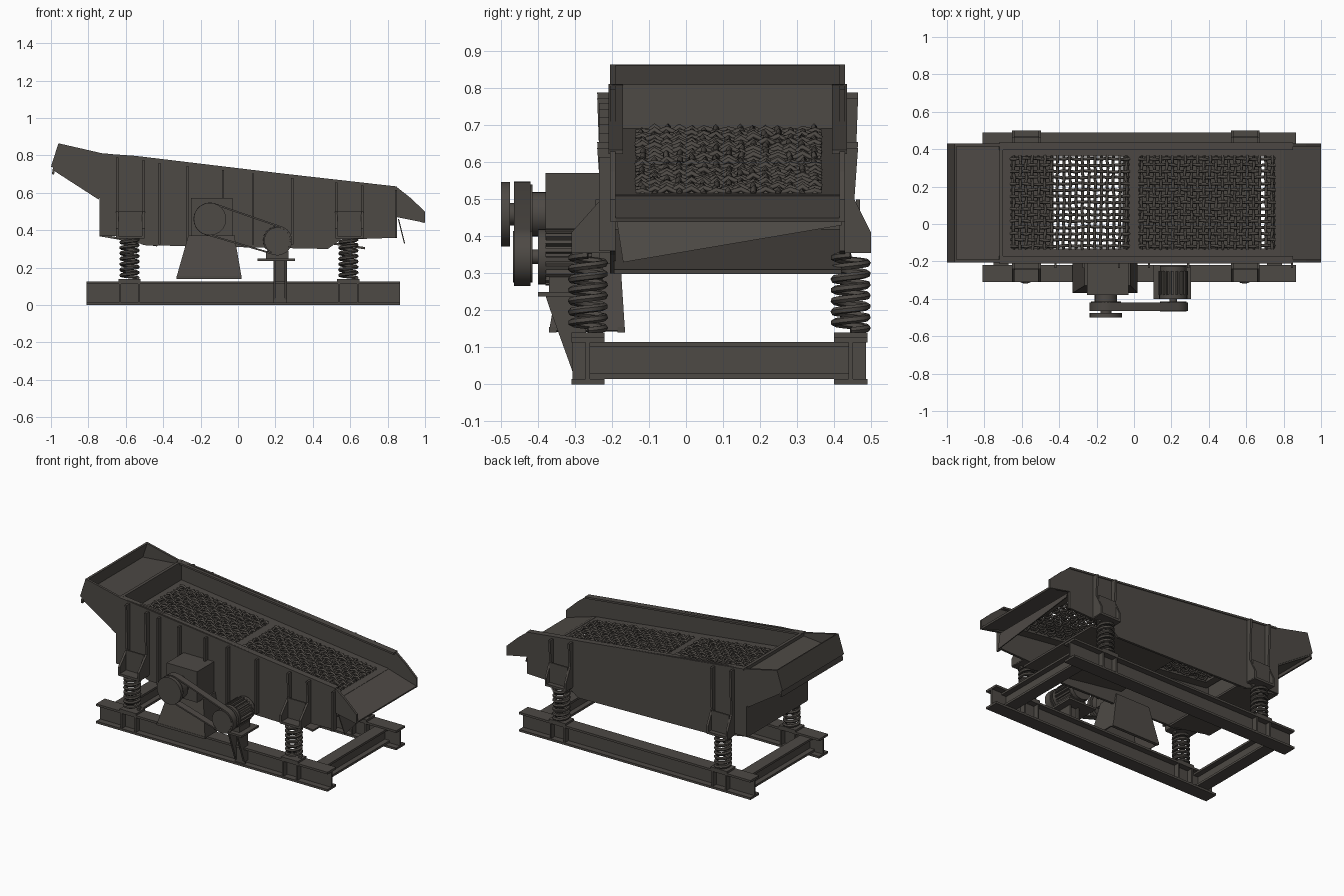
import bpy, bmesh, math, random
from mathutils import Vector

if "Cube" in bpy.data.objects:
    bpy.data.objects.remove(bpy.data.objects["Cube"])

random.seed(4)
steel = bpy.data.materials.new("dark_steel")
steel.diffuse_color = (0.075, 0.067, 0.059, 1)
steel.use_nodes = True
steel.node_tree.nodes["Principled BSDF"].inputs["Base Color"].default_value = steel.diffuse_color


def finish(name, mesh, smooth=False):
    ob = bpy.data.objects.new(name, mesh)
    bpy.context.collection.objects.link(ob)
    mesh.materials.clear()
    mesh.materials.append(steel)
    if smooth:
        bpy.context.view_layer.objects.active = ob
        ob.select_set(True)
        bpy.ops.object.shade_smooth_by_angle(angle=math.radians(35))
        ob.select_set(False)
    return ob


def prism(name, pts, a, b, axis='Y', smooth=False):
    """Extrude a profile: axis Y takes (x, z) points, axis X takes (y, z) points."""
    bm = bmesh.new()
    place = (lambda p, t: (p[0], t, p[1])) if axis == 'Y' else (lambda p, t: (t, p[0], p[1]))
    lo = [bm.verts.new(place(p, a)) for p in pts]
    hi = [bm.verts.new(place(p, b)) for p in pts]
    bm.faces.new(lo)
    bm.faces.new(hi[::-1])
    for i in range(len(pts)):
        j = (i + 1) % len(pts)
        bm.faces.new((lo[i], hi[i], hi[j], lo[j]))
    bmesh.ops.recalc_face_normals(bm, faces=bm.faces)
    me = bpy.data.meshes.new(name)
    bm.to_mesh(me)
    bm.free()
    return finish(name, me, smooth)


def box(name, x0, x1, y0, y1, z0, z1):
    return prism(name, [(x0, z0), (x1, z0), (x1, z1), (x0, z1)], y0, y1)


def slab(name, p, q, y0, y1, t=0.012):
    """Sloping plate from p to q in the xz plane."""
    d = (Vector(q) - Vector(p)).normalized() * t
    n = (d.y, -d.x)
    return prism(name, [p, q, (q[0] + n[0], q[1] + n[1]), (p[0] + n[0], p[1] + n[1])], y0, y1)


def disc(name, c, r, y0, y1, n=28):
    pts = [(c[0] + r * math.cos(i * math.tau / n), c[1] + r * math.sin(i * math.tau / n)) for i in range(n)]
    return prism(name, pts, y0, y1, smooth=True)


def wires(name, paths, r, res=0, smooth=False):
    cu = bpy.data.curves.new(name, 'CURVE')
    cu.dimensions = '3D'
    cu.bevel_depth, cu.bevel_resolution, cu.use_fill_caps = r, res, True
    for path in paths:
        sp = cu.splines.new('POLY')
        sp.points.add(len(path) - 1)
        for pt, co in zip(sp.points, path):
            pt.co = (*co, 1)
    tmp = bpy.data.objects.new(name + "_path", cu)
    bpy.context.collection.objects.link(tmp)
    me = bpy.data.meshes.new_from_object(tmp)
    bpy.data.objects.remove(tmp)
    return finish(name, me, smooth)


def rim(x):
    return 0.81 - 0.115 * (x + 0.72)


def deck(x):
    return 0.685 - 0.12 * (x + 0.65)


def i_profile(c, w, z0, z1, f=0.014, web=0.012):
    h, k = w / 2, web / 2
    right = [(h, z0), (h, z0 + f), (k, z0 + f), (k, z1 - f), (h, z1 - f), (h, z1)]
    return [(c + a, z) for a, z in right] + [(c - a, z) for a, z in right[::-1]]


# Base frame: two long I-beams and two cross beams near their ends
for side, c in (("front", -0.265), ("back", 0.445)):
    prism(side + "_base_beam", i_profile(c, 0.09, 0, 0.127), -0.81, 0.865, 'X')
    for x in (-0.63, -0.53, 0.54, 0.64):
        box(side + "_web_stiffener", x - .005, x + .005, c - 0.042, c + 0.042, 0.01, 0.12)
for x in (-0.71, 0.75):
    prism("cross_beam", i_profile(x, 0.08, 0.015, 0.115), -0.26, 0.44)

# Side walls, including hopper and chute cheeks
wall = [(-0.96, 0.865), (-0.72, 0.81), (-0.55, 0.798), (0.85, 0.63), (0.92, 0.575), (1.0, 0.5),
        (1.0, 0.44), (0.85, 0.47), (0.85, 0.36), (0.55, 0.35), (0.48, 0.30), (-0.5, 0.32),
        (-0.64, 0.37), (-0.74, 0.37), (-0.74, 0.57), (-0.97, 0.72), (-0.995, 0.74)]
for side, y0, y1, s in (("front", -0.205, -0.19, -1), ("back", 0.415, 0.43, 1)):
    prism(side + "_side_wall", wall, y0, y1)
    inner = -0.17 if s < 0 else 0.395
    slab(side + "_top_rim", (-0.72, 0.812), (0.85, 0.634), min(inner, y0 - .005), max(inner, y1 + .005))

# Feed hopper
slab("hopper_end_plate", (-1.0, 0.74), (-0.96, 0.865), -0.205, 0.43)
slab("hopper_lip", (-0.995, 0.70), (-0.985, 0.76), -0.205, 0.43)
slab("hopper_floor", (-0.98, 0.765), (-0.71, 0.79), -0.2, 0.425)
slab("hopper_underside", (-0.98, 0.73), (-0.74, 0.575), -0.2, 0.425)
box("hopper_riser", -0.72, -0.70, -0.2, 0.425, 0.68, 0.81)
box("box_end_plate", -0.74, -0.728, -0.2, 0.425, 0.37, 0.70)

# Discharge chute and lower collecting pans
slab("chute_floor", (0.78, 0.515), (1.0, 0.45), -0.2, 0.425)
flap = prism("chute_flap", [(-0.19, 0.46), (0.42, 0.46), (0.42, 0.43), (-0.17, 0.33)], 0.855, 0.861, 'X')
for v in flap.data.vertices:
    v.co.x += (0.46 - v.co.z) * 0.25
slab("rear_pan", (-0.74, 0.38), (-0.43, 0.325), -0.195, 0.42)
slab("front_pan", (-0.06, 0.42), (0.68, 0.31), -0.195, 0.42)

# Screen deck frame
for y0, y1 in ((-0.2, -0.13), (0.36, 0.42)):
    slab("deck_side_strip", (-0.71, deck(-0.71)), (0.80, deck(0.80)), y0, y1, 0.02)
for x0, x1 in ((-0.71, -0.655), (-0.03, 0.03), (0.75, 0.80)):
    slab("deck_cross_strip", (x0, deck(x0)), (x1, deck(x1)), -0.14, 0.37, 0.02)

# Woven screen panels, slightly uneven
for label, x0, x1 in (("upper", -0.66, -0.025), ("lower", 0.025, 0.755)):
    nx, ny = round((x1 - x0) / 0.033), 15
    amp = lambda k: 0.008 * (-1) ** k + random.uniform(-.006, .006)
    jit = lambda: random.uniform(-.004, .004)
    xs = [x0 + (x1 - x0) * (i + .5) / nx for i in range(nx)]
    ys = [-0.135 + 0.5 * (j + .5) / ny for j in range(ny)]
    paths = []
    for j, y in enumerate(ys):
        paths.append([(x0, y, deck(x0))] + [(x, y + jit(), deck(x) + amp(i + j)) for i, x in enumerate(xs)]
                     + [(x1, y, deck(x1))])
    for i, x in enumerate(xs):
        paths.append([(x, -0.135, deck(x))] + [(x + jit(), y, deck(x) - amp(i + j)) for j, y in enumerate(ys)]
                     + [(x, 0.365, deck(x))])
    wires(label + "_woven_screen", paths, 0.008)

# Front wall ribs
for x in (-0.42, -0.27, -0.08, 0.08, 0.29, 0.845):
    zb = 0.36 if x > 0.5 else 0.325
    box("wall_rib", x - .006, x + .006, -0.235, -0.2, zb, rim(x) - 0.015)

# Spring brackets and coil springs
for side, wy, c, s in (("front", -0.2, -0.265, -1), ("back", 0.425, 0.445, 1)):
    out = -0.31 if s < 0 else 0.5
    for x in (-0.58, 0.59):
        for dx in (-0.065, 0.075):
            top = rim(x + dx) - 0.012
            prism(side + "_bracket_gusset",
                  [(wy, top), (wy + s * 0.04, top), (wy + s * 0.03, 0.5), (out, 0.41), (out, 0.36), (wy, 0.36)],
                  x + dx - .007, x + dx + .007, 'X')
        fy = wy + s * 0.035
        box(side + "_bracket_plate", x - .06, x + .07, min(fy, fy + s * .01), max(fy, fy + s * .01), 0.365, 0.5)
        box(side + "_spring_top_plate", x - .07, x + .08, min(wy, out), max(wy, out), 0.355, 0.37)
        box(side + "_spring_seat", x - .06, x + .06, c - .045, c + .045, 0.125, 0.14)
        n, turns = 112, 7
        helix = [(x + .044 * math.cos(turns * math.tau * i / n), c + .044 * math.sin(turns * math.tau * i / n),
                  0.145 + 0.205 * i / n) for i in range(n + 1)]
        wires(side + "_coil_spring", [helix], 0.0105, 1, True)

# Exciter housing, flared hollow pedestal
A, B = (-0.15, 0.46), (0.21, 0.345)
box("exciter_housing", -0.25, -0.03, -0.38, -0.2, 0.37, 0.572)
bm = bmesh.new()
lo = [bm.verts.new(v) for v in ((-.33, -.37, .145), (.02, -.37, .145), (.02, -.165, .145), (-.33, -.165, .145))]
hi = [bm.verts.new(v) for v in ((-.265, -.33, .375), (-.02, -.33, .375), (-.02, -.18, .375), (-.265, -.18, .375))]
for i in range(4):
    j = (i + 1) % 4
    bm.faces.new((lo[i], lo[j], hi[j], hi[i]))
bm.faces.new(hi)
me = bpy.data.meshes.new("exciter_pedestal")
bm.to_mesh(me)
bm.free()
finish("exciter_pedestal", me).modifiers.new("thickness", 'SOLIDIFY').thickness = 0.01
for y in (-0.37, -0.185):
    box("pedestal_foot", -0.33, 0.02, y, y + 0.02, 0.14, 0.155)

# Pulleys and drive belt
disc("exciter_shaft", A, 0.03, -0.485, -0.37)
disc("exciter_pulley", A, 0.08, -0.465, -0.415)
disc("exciter_flywheel", A, 0.087, -0.5, -0.475)
disc("exciter_hub", A, 0.06, -0.42, -0.375)
disc("motor_pulley", B, 0.07, -0.468, -0.415)
disc("motor_shaft", B, 0.02, -0.43, -0.38)


def belt_loop(r1, r2, n=16):
    d = Vector(B) - Vector(A)
    a, b = math.atan2(d.y, d.x), math.acos((r1 - r2) / d.length)
    arc = lambda c, r, s, e: [(c[0] + r * math.cos(s + (e - s) * i / n), c[1] + r * math.sin(s + (e - s) * i / n))
                              for i in range(n + 1)]
    return arc(A, r1, a + b, a + math.tau - b) + arc(B, r2, a - b, a + b)


outer, inner = belt_loop(0.088, 0.079), belt_loop(0.079, 0.070)
bm = bmesh.new()
rings = [[bm.verts.new((p[0], y, p[1])) for p in loop]
         for loop, y in ((outer, -0.465), (outer, -0.42), (inner, -0.42), (inner, -0.465))]
for k in range(4):
    r, q = rings[k], rings[(k + 1) % 4]
    for i in range(len(r)):
        j = (i + 1) % len(r)
        bm.faces.new((r[i], r[j], q[j], q[i]))
bmesh.ops.recalc_face_normals(bm, faces=bm.faces)
me = bpy.data.meshes.new("drive_belt")
bm.to_mesh(me)
bm.free()
finish("drive_belt", me, True)

# Finned motor on its bracket
fins = [(B[0] + r * math.cos((i + o) * math.tau / 20), B[1] + r * math.sin((i + o) * math.tau / 20))
        for i in range(20) for r, o in ((.062, 0), (.062, .45), (.078, .5), (.078, .95))]
prism("motor_finned_body", fins, -0.38, -0.25)
disc("motor_front_cap", B, 0.075, -0.4, -0.378)
disc("motor_rear_cap", B, 0.072, -0.255, -0.225)
box("motor_foot", 0.15, 0.27, -0.37, -0.26, 0.25, 0.29)
box("motor_base_plate", 0.105, 0.305, -0.40, -0.22, 0.237, 0.25)
for x in (0.195, 0.255):
    prism("motor_bracket_gusset", [(-0.38, 0.24), (-0.37, 0.21), (-0.305, 0.03), (-0.27, 0.03), (-0.27, 0.24)],
          x - .006, x + .006, 'X')
box("motor_bracket_plate", 0.19, 0.26, -0.30, -0.288, 0.015, 0.24)
